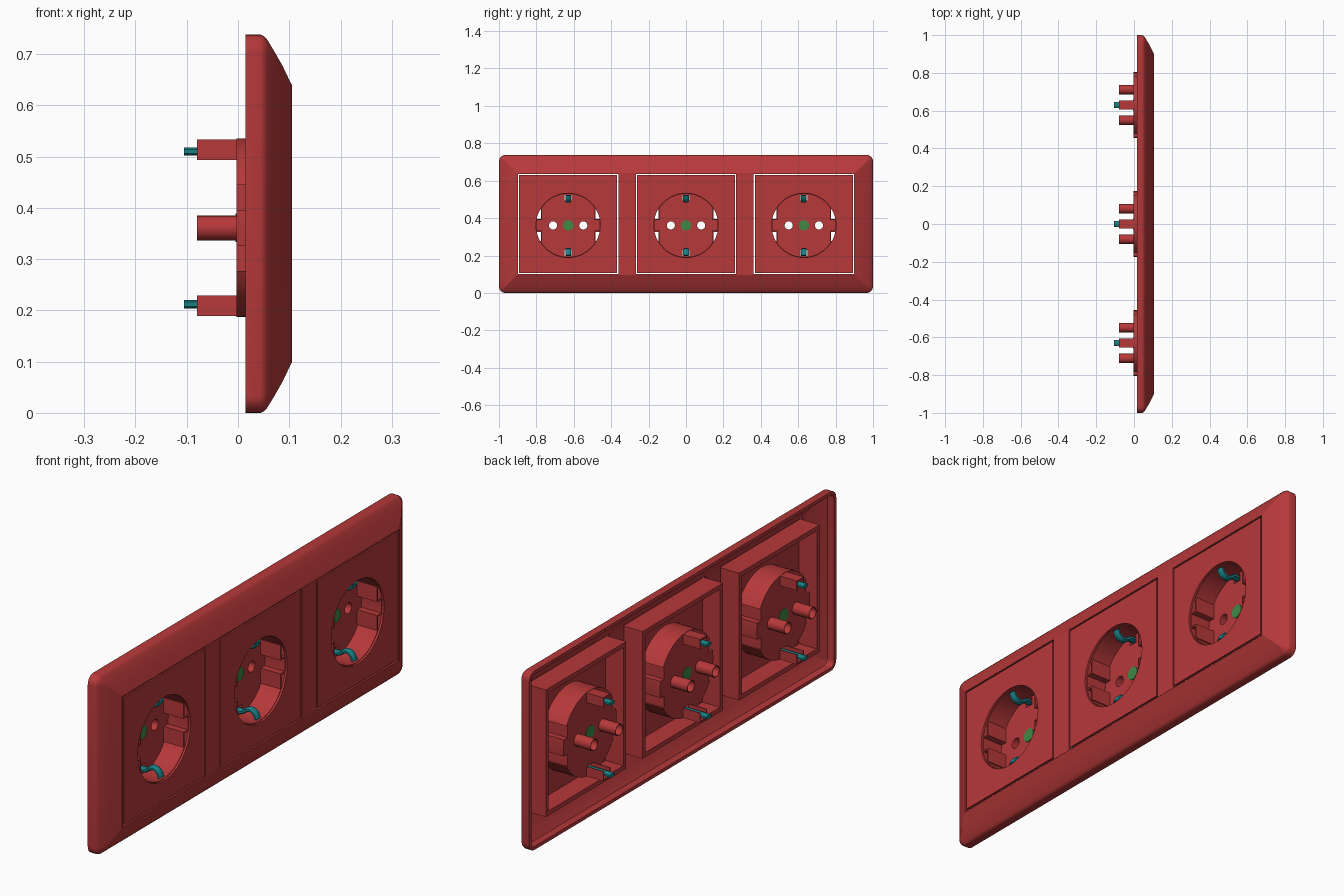
import bpy, bmesh
from math import sin, cos, pi, radians, sqrt, asin
from mathutils import Matrix, Vector

if "Cube" in bpy.data.objects:
    bpy.data.objects.remove(bpy.data.objects["Cube"])

CZ = 0.369          # frame middle height
SZ = 0.361          # socket middle height
PITCH = 0.63        # socket spacing


def material(name, rgb):
    m = bpy.data.materials.new(name)
    m.diffuse_color = (*rgb, 1)
    m.use_nodes = True
    m.node_tree.nodes["Principled BSDF"].inputs["Base Color"].default_value = m.diffuse_color
    return m


RED = material("red_plastic", (0.47, 0.04, 0.042))
TEAL = material("teal_metal", (0.01, 0.22, 0.24))
GREEN = material("green_screw", (0.05, 0.25, 0.06))


def finish(me, bm, mat, angle=35):
    bmesh.ops.remove_doubles(bm, verts=bm.verts, dist=1e-5)
    bmesh.ops.recalc_face_normals(bm, faces=bm.faces)
    bm.to_mesh(me)
    bm.free()
    me.materials.clear()
    me.materials.append(mat)
    me.shade_smooth()
    me.set_sharp_from_angle(angle=radians(angle))
    return me


def prism(name, loops, x0, x1, mat=RED):
    """Fill (y, z) outlines, inner ones becoming holes, and extrude along x."""
    cu = bpy.data.curves.new(name, 'CURVE')
    cu.dimensions = '2D'
    cu.fill_mode = 'BOTH'
    cu.extrude = (x1 - x0) / 2
    for loop in loops:
        s = cu.splines.new('POLY')
        s.points.add(len(loop) - 1)
        for p, (u, v) in zip(s.points, loop):
            p.co = (u, v, 0, 1)
        s.use_cyclic_u = True
    ob = bpy.data.objects.new(name, cu)
    bpy.context.collection.objects.link(ob)
    bpy.context.view_layer.update()
    dg = bpy.context.evaluated_depsgraph_get()
    me = bpy.data.meshes.new_from_object(ob.evaluated_get(dg))
    bpy.data.objects.remove(ob)
    bm = bmesh.new()
    bm.from_mesh(me)
    turn = Matrix(((0, 0, 1, (x0 + x1) / 2), (1, 0, 0, 0), (0, 1, 0, 0), (0, 0, 0, 1)))
    bmesh.ops.transform(bm, matrix=turn, verts=bm.verts)
    return finish(me, bm, mat)


def loft(name, sections, mat=RED, ring=False):
    """Skin a row of equal loops; ring joins last to first, else ends are capped."""
    bm = bmesh.new()
    rows = [[bm.verts.new(p) for p in s] for s in sections]
    pairs = list(zip(rows, rows[1:] + rows[:1])) if ring else list(zip(rows, rows[1:]))
    for a, b in pairs:
        for i in range(len(a)):
            j = (i + 1) % len(a)
            bm.faces.new((a[i], a[j], b[j], b[i]))
    if not ring:
        bm.faces.new(rows[0])
        bm.faces.new(rows[-1])
    return finish(bpy.data.meshes.new(name), bm, mat)


def place(name, me, y=0.0, z=0.0):
    ob = bpy.data.objects.new(name, me)
    ob.location = (0, y, z)
    bpy.context.collection.objects.link(ob)


def rect(hu, v0, v1, cu=0.0):
    return [(cu - hu, v0), (cu + hu, v0), (cu + hu, v1), (cu - hu, v1)]


def circle(r, n, cu=0.0):
    return [(cu + r * cos(2 * pi * i / n), r * sin(2 * pi * i / n)) for i in range(n)]


def rounded(hu, hv, r, n=6):
    pts = []
    for k, (su, sv) in enumerate(((1, 1), (-1, 1), (-1, -1), (1, -1))):
        for i in range(n + 1):
            a = (k + i / n) * pi / 2
            pts.append((su * (hu - r) + r * cos(a), sv * (hv - r) + r * sin(a)))
    return pts


def cup_outline(r, u, v0, v1, n=9):
    """Circle with two guide ribs on each side, built from one quadrant."""
    a1 = asin(v1 / r)
    q = [(r, 0), (sqrt(r * r - v0 * v0), v0), (u, v0), (u, v1)]
    q += [(r * cos(a1 + (pi / 2 - a1) * i / n), r * sin(a1 + (pi / 2 - a1) * i / n))
          for i in range(n + 1)]
    half = q + [(-a, b) for a, b in q[-2::-1]]
    return half + [(a, -b) for a, b in half[-2:0:-1]]


# Frame rim: shell profile as (x, inset), outside then inside
profile = [(0.015, 0), (0.044, 0), (0.051, 0.003), (0.057, 0.010), (0.071, 0.033),
           (0.087, 0.061), (0.105, 0.099), (0.096, 0.099), (0.078, 0.062),
           (0.062, 0.036), (0.046, 0.014), (0.015, 0.014)]
place("frame_rim", loft("frame_rim", [
    [(x, u, v + CZ) for u, v in rounded(1 - d, 0.369 - d, max(0.035 - d, 0.002))]
    for x, d in profile], ring=True))

# Frame face with three square openings
place("frame_face", prism("frame_face", [rounded(0.903, 0.272, 0.002)] + [
    rect(0.268, -0.268, 0.268, k * PITCH) for k in (-1, 0, 1)], 0.096, 0.105), z=CZ)

# Parts of one socket, in (y, z) about the socket middle
dz = CZ - SZ
sq = rect(0.262, dz - 0.262, dz + 0.262)
outer = cup_outline(0.174, 0.146, 0.034, 0.084)
inner = cup_outline(0.169, 0.139, 0.028, 0.090)
PIN = 0.081
parts = {
    "socket_plate": prism("socket_plate", [sq, circle(0.172, 48)], 0.095, 0.1045),
    "plate_skirt": prism("plate_skirt", [sq, rect(0.243, dz - 0.243, dz + 0.243)], 0.015, 0.095),
    "cup_wall": prism("cup_wall", [outer, inner], 0.005, 0.096),
    "cup_floor": prism("cup_floor", [outer, circle(0.022, 16, -PIN), circle(0.022, 16, PIN),
                                     rect(0.019, 0.132, 0.163), rect(0.019, -0.163, -0.132)],
                       -0.003, 0.005),
    "centre_screw": prism("centre_screw", [circle(0.028, 20)], -0.005, 0.008, GREEN),
}
for side, s in (("left", -1), ("right", 1)):
    parts["pin_tube_" + side] = prism("pin_tube", [circle(0.0245, 16, s * PIN),
                                                   circle(0.022, 16, s * PIN)], -0.08, -0.003)

# Earth clips: bent strips, each in a channel behind the cup
path = [Vector(p) for p in ((-0.105, 0.149), (0.014, 0.149), (0.027, 0.147), (0.037, 0.140),
                            (0.046, 0.133), (0.058, 0.130), (0.070, 0.132), (0.080, 0.140),
                            (0.086, 0.150), (0.089, 0.161))]
for side, s in (("top", 1), ("bottom", -1)):
    strip = []
    for i, p in enumerate(path):
        t = (path[min(i + 1, len(path) - 1)] - path[max(i - 1, 0)]).normalized()
        n = Vector((-t.y, t.x))
        strip.append([(p.x + n.x * b, a, s * (p.y + n.y * b)) for a, b in
                      ((-0.015, -0.004), (-0.009, -0.008), (0.009, -0.008), (0.015, -0.004),
                       (0.015, 0.004), (0.009, 0.008), (-0.009, 0.008), (-0.015, 0.004))])
    parts["earth_clip_" + side] = loft("earth_clip", strip, TEAL)
    channel = [(-0.023, 0.132), (-0.019, 0.132), (-0.019, 0.165), (0.019, 0.165),
               (0.019, 0.132), (0.023, 0.132), (0.023, 0.172), (-0.023, 0.172)]
    parts["clip_channel_" + side] = prism("clip_channel", [[(u, s * v) for u, v in channel]],
                                          -0.08, -0.003)

# Repeat the socket three times
for k, label in ((-1, "left"), (0, "middle"), (1, "right")):
    for name, me in parts.items():
        place(f"{label}_{name}", me, k * PITCH, SZ)
